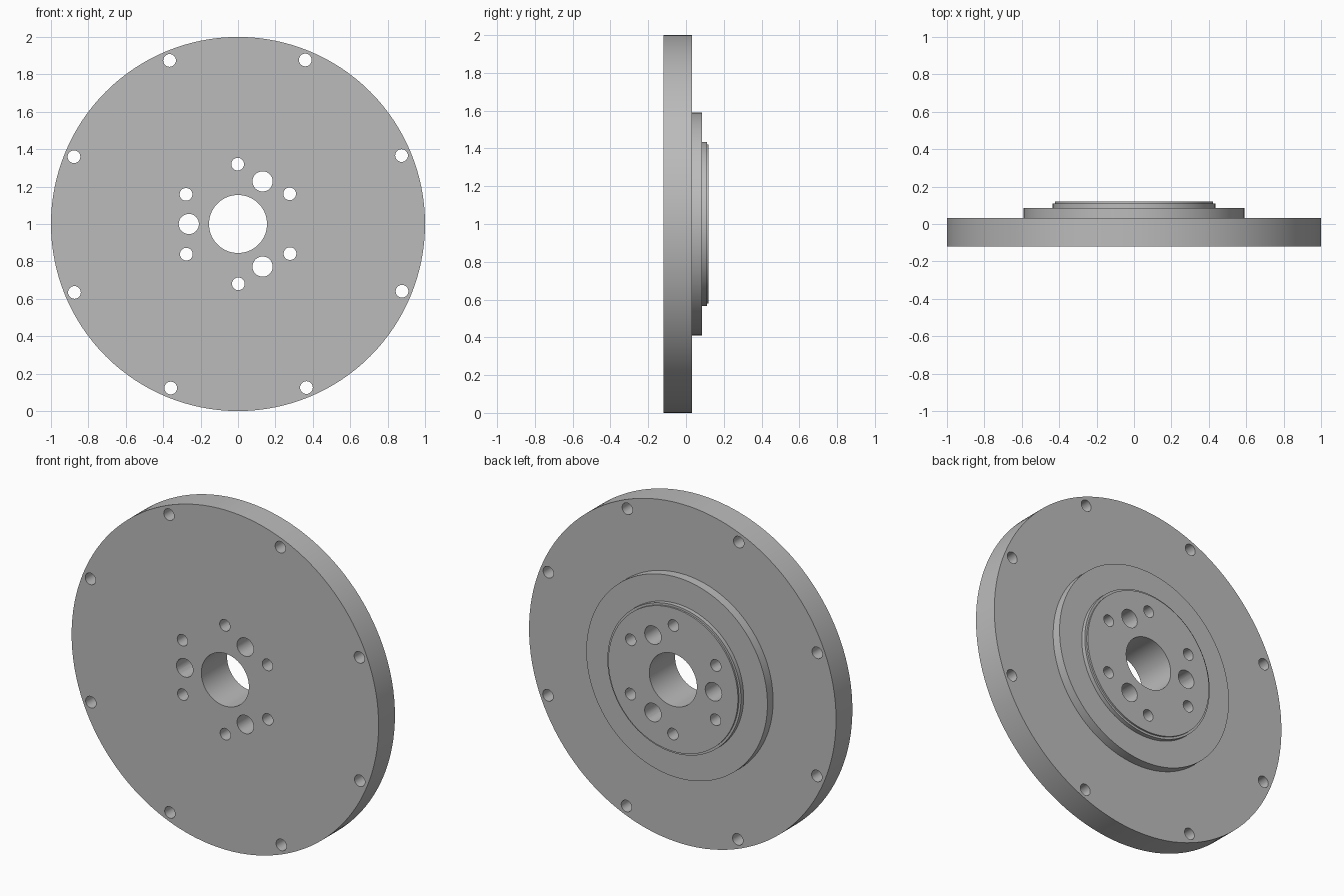
import bpy, bmesh
from math import cos, sin, radians
from mathutils import Matrix, Vector

cube = bpy.data.objects.get("Cube")
if cube:
    bpy.data.objects.remove(cube, do_unlink=True)

steel = bpy.data.materials.new("grey_steel")
steel.use_nodes = True
GREY = (0.5, 0.5, 0.5, 1)
steel.diffuse_color = GREY
steel.node_tree.nodes["Principled BSDF"].inputs["Base Color"].default_value = GREY


def add_object(name, bm):
    bmesh.ops.recalc_face_normals(bm, faces=bm.faces)
    mesh = bpy.data.meshes.new(name)
    bm.to_mesh(mesh)
    bm.free()
    mesh.materials.append(steel)
    obj = bpy.data.objects.new(name, mesh)
    bpy.context.collection.objects.link(obj)
    return obj


# Stepped disc with centre bore, turned from a (radius, y) profile
profile = [(0.155, -0.12), (1.0, -0.12), (1.0, 0.032), (0.59, 0.032),
           (0.59, 0.085), (0.435, 0.085), (0.435, 0.11), (0.422, 0.11),
           (0.422, 0.12), (0.155, 0.12)]
bm = bmesh.new()
ring = [bm.verts.new((r, y, 1)) for r, y in profile]
edges = [bm.edges.new((ring[i - 1], v)) for i, v in enumerate(ring)]
bmesh.ops.spin(bm, geom=ring + edges, cent=(0, 0, 1), axis=(0, 1, 0),
               angle=radians(360), steps=128, use_merge=True)
bmesh.ops.remove_doubles(bm, verts=bm.verts, dist=0.0001)
flywheel = add_object("flywheel", bm)

# Bolt and dowel holes: count, circle radius, start angle, hole radius
holes = bmesh.new()
for count, circle, start, radius in [(8, 0.948, 22.7, 0.034),
                                     (6, 0.32, 30.3, 0.034),
                                     (3, 0.263, 60, 0.054)]:
    for i in range(count):
        a = radians(start + 360 * i / count)
        place = (Matrix.Translation(Vector((circle * cos(a), 0, 1 + circle * sin(a))))
                 @ Matrix.Rotation(radians(90), 4, "X"))
        bmesh.ops.create_cone(holes, cap_ends=True, segments=32, radius1=radius,
                              radius2=radius, depth=0.6, matrix=place)
cutter = add_object("hole_cutter", holes)
cutter.hide_render = True

# Drill the holes
drill = flywheel.modifiers.new("drill", "BOOLEAN")
drill.operation = "DIFFERENCE"
drill.solver = "EXACT"
drill.object = cutter
bpy.ops.object.select_all(action="DESELECT")
flywheel.select_set(True)
bpy.context.view_layer.objects.active = flywheel
bpy.ops.object.modifier_apply(modifier=drill.name)
bpy.data.objects.remove(cutter, do_unlink=True)
bpy.ops.object.shade_smooth_by_angle(angle=radians(30))
